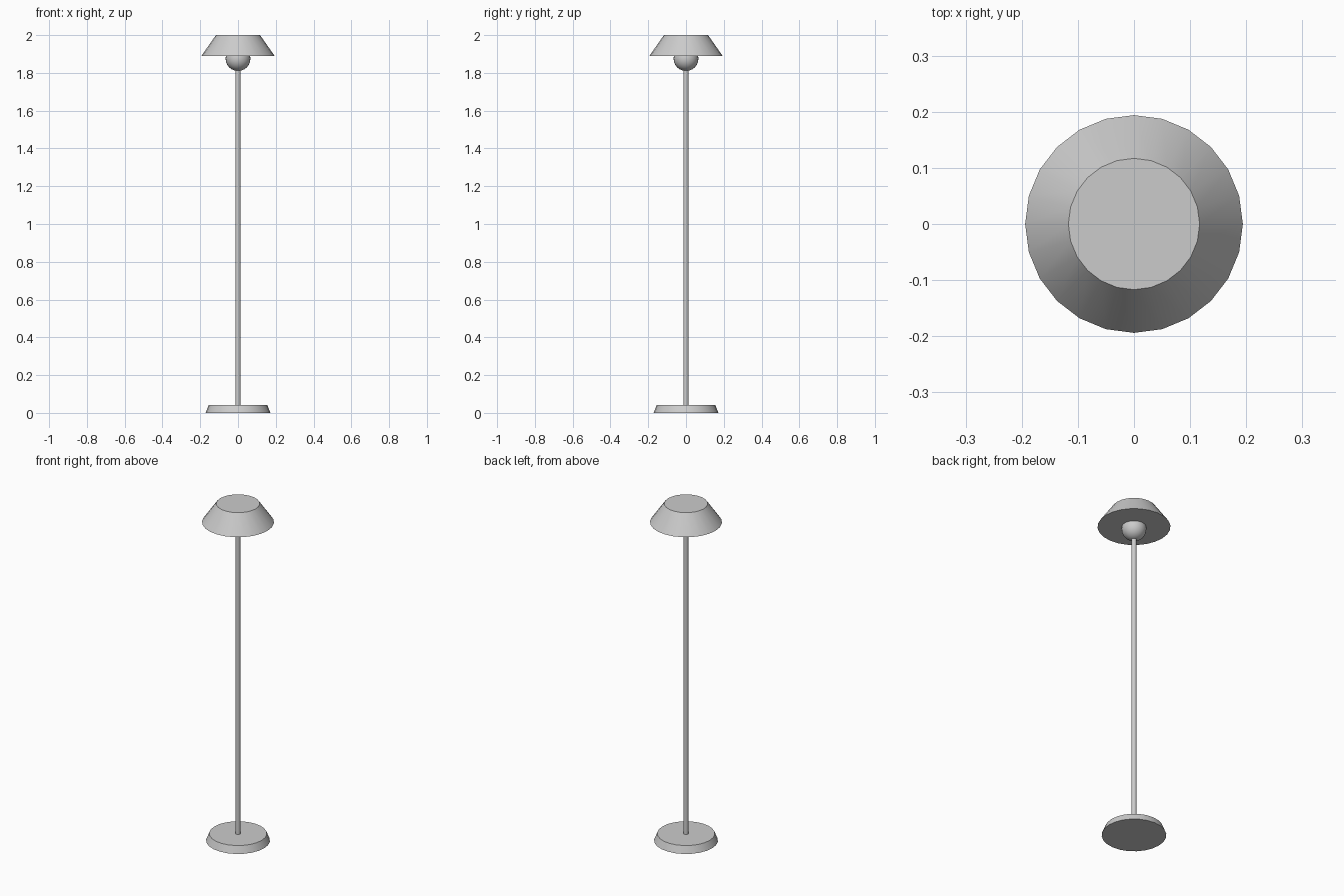
import bpy, math

if "Cube" in bpy.data.objects:
    bpy.data.objects.remove(bpy.data.objects["Cube"])


def finish(obj, name):
    obj.name = name
    bpy.ops.object.shade_smooth_by_angle(angle=math.radians(30))
    return obj


def frustum(name, r_bottom, r_top, z0, z1, sides=24):
    bpy.ops.mesh.primitive_cone_add(vertices=sides, radius1=r_bottom, radius2=r_top,
                                    depth=z1 - z0, location=(0, 0, (z0 + z1) / 2))
    return finish(bpy.context.object, name)


# Tapered foot, thin pole and closed tapered shade
frustum("base", 0.172, 0.155, 0.0, 0.042)
frustum("pole", 0.0135, 0.0135, 0.042, 1.82)
frustum("shade", 0.194, 0.117, 1.89, 2.0)

# Round bulb partly sunk into the shade
bpy.ops.mesh.primitive_uv_sphere_add(segments=24, ring_count=12, radius=0.066,
                                     location=(0, 0, 1.876))
finish(bpy.context.object, "bulb")
